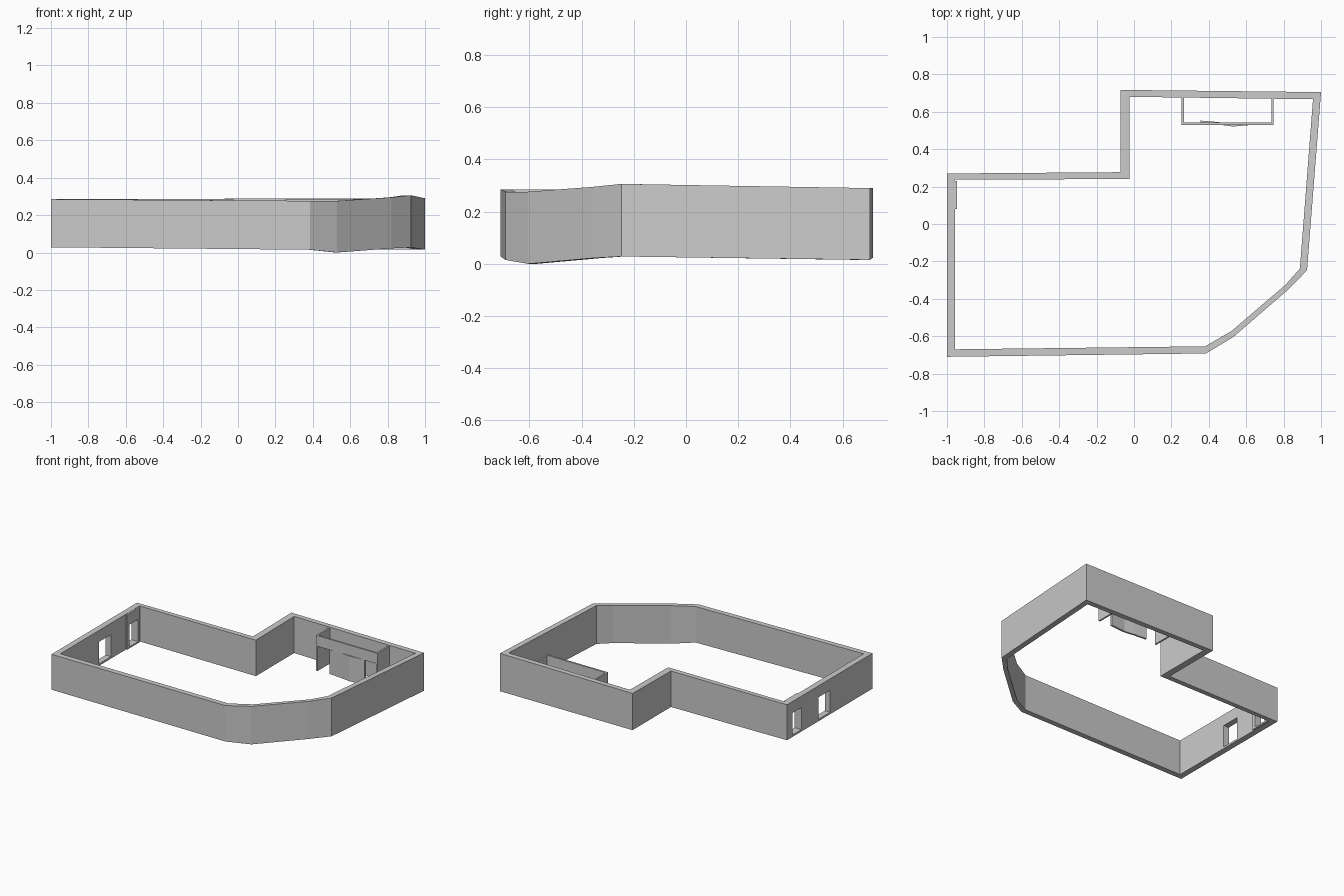
import bpy, bmesh

if "Cube" in bpy.data.objects:
    bpy.data.objects.remove(bpy.data.objects["Cube"])

# outer x, outer y, inner x, inner y, bottom z, top z at each wall corner
CORNERS = [
    (-1.0, 0.27, -0.957, 0.238, 0.028, 0.285),
    (-1.0, -0.71, -0.957, -0.67, 0.028, 0.285),
    (0.385, -0.692, 0.38, -0.654, 0.015, 0.276),
    (0.53, -0.605, 0.522, -0.572, 0.0, 0.276),
    (0.82, -0.355, 0.81, -0.325, 0.022, 0.295),
    (0.925, -0.248, 0.887, -0.238, 0.028, 0.306),
    (1.0, 0.705, 0.957, 0.667, 0.015, 0.29),
    (-0.073, 0.717, -0.025, 0.68, 0.024, 0.29),
    (-0.073, 0.277, -0.025, 0.24, 0.024, 0.285),
]


def make_object(name, bm):
    bmesh.ops.recalc_face_normals(bm, faces=bm.faces)
    mesh = bpy.data.meshes.new(name)
    bm.to_mesh(mesh)
    bm.free()
    ob = bpy.data.objects.new(name, mesh)
    bpy.context.collection.objects.link(ob)
    return ob


def wall(name, stations, closed):
    """Sweep a four-sided wall section through the stations."""
    bm = bmesh.new()
    rings = [[bm.verts.new(p) for p in ((ox, oy, b), (ox, oy, t), (ix, iy, t), (ix, iy, b))]
             for ox, oy, ix, iy, b, t in stations]
    n = len(rings)
    for i in range(n if closed else n - 1):
        a, c = rings[i], rings[(i + 1) % n]
        for k in range(4):
            m = (k + 1) % 4
            bm.faces.new((a[k], a[m], c[m], c[k]))
    if not closed:
        bm.faces.new(rings[0])
        bm.faces.new(rings[-1])
    return make_object(name, bm)


def box(name, x0, x1, y0, y1, z0, z1):
    return wall(name, [(x0, y0, x0, y1, z0, z1), (x1, y0, x1, y1, z0, z1)], False)


# Perimeter wall and the thin lining inside the left wall
perimeter = wall("perimeter_wall", CORNERS, True)
lining = box("door_lining", -0.959, -0.946, 0.08, 0.23, 0.03, 0.283)


# Two door openings through the left side
def cut(target, cutter):
    mod = target.modifiers.new("opening", 'BOOLEAN')
    mod.operation = 'DIFFERENCE'
    mod.solver = 'EXACT'
    mod.object = cutter
    cutter.hide_render = True
    bpy.context.view_layer.objects.active = target
    bpy.ops.object.modifier_apply(modifier=mod.name)


for i, (y0, y1) in enumerate([(0.105, 0.205), (-0.225, -0.09)]):
    cutter = box(f"door_cutter_{i}", -1.1, -0.9, y0, y1, 0.042, 0.202)
    cut(perimeter, cutter)
    if i == 0:
        cut(lining, cutter)
    bpy.data.objects.remove(cutter)

# Small booth against the back wall: sides, lintel and sill
box("booth_left_wall", 0.255, 0.267, 0.53, 0.68, 0.028, 0.285)
box("booth_right_wall", 0.735, 0.747, 0.53, 0.675, 0.028, 0.285)
box("booth_lintel", 0.255, 0.747, 0.53, 0.543, 0.208, 0.285)

# Slightly warped panel between the two booth doorways
panel = [(0.355, 0.54), (0.45, 0.532), (0.53, 0.521), (0.645, 0.531)]
wall("booth_front_panel", [(x, y, x, y + 0.013, 0.028, 0.21) for x, y in panel], False)
